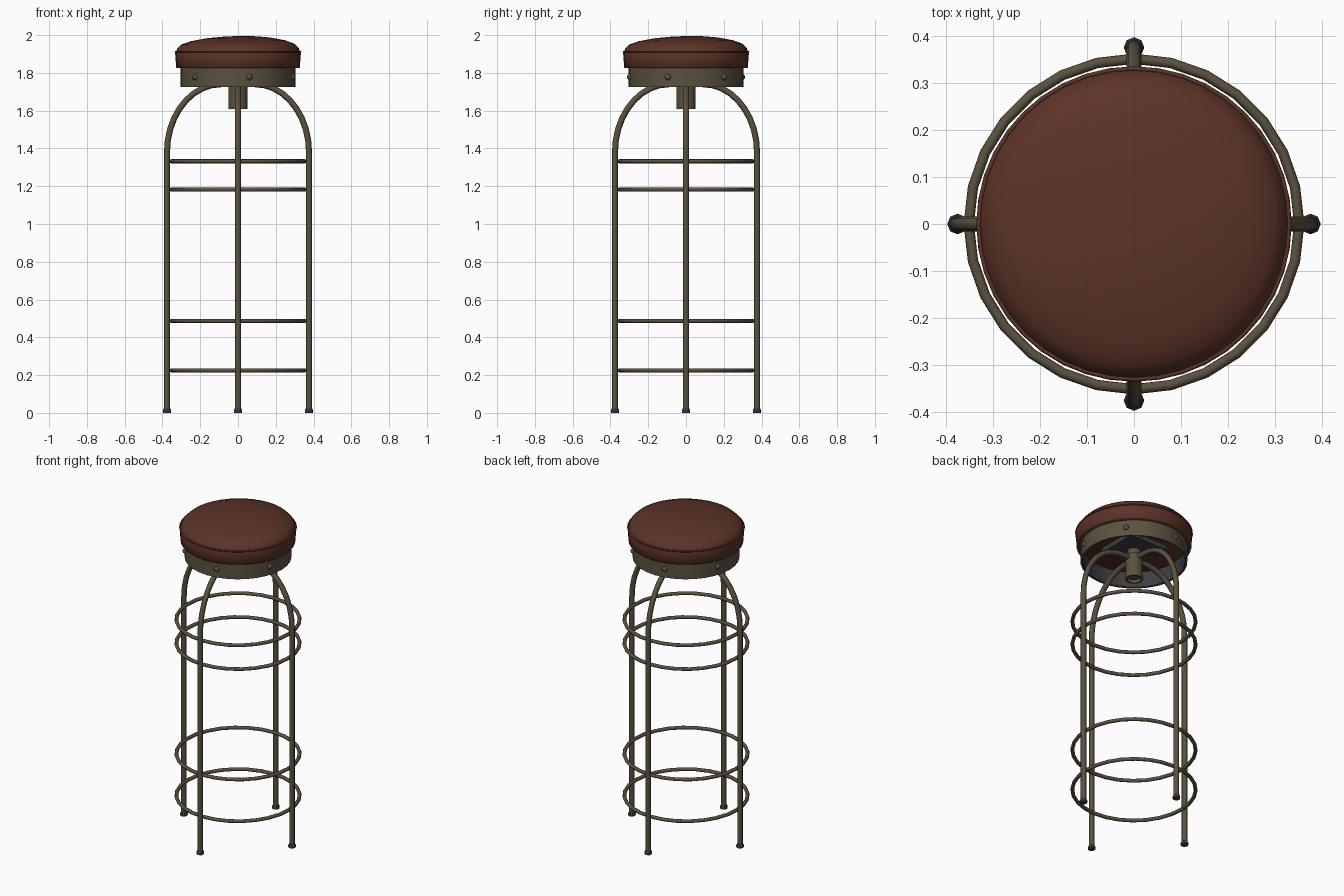
import bpy, bmesh, math
from mathutils import Vector

cube = bpy.data.objects.get("Cube")
if cube:
    bpy.data.objects.remove(cube, do_unlink=True)


def material(name, rgb):
    m = bpy.data.materials.new(name)
    m.use_nodes = True
    m.diffuse_color = (*rgb, 1)
    m.node_tree.nodes["Principled BSDF"].inputs["Base Color"].default_value = (*rgb, 1)
    return m


leather = material("red brown leather", (0.105, 0.033, 0.021))
metal = material("aged bronze", (0.105, 0.083, 0.050))
charcoal = material("charcoal", (0.045, 0.048, 0.055))


def finish(bm, name, mat, angle=40):
    bmesh.ops.recalc_face_normals(bm, faces=bm.faces)
    mesh = bpy.data.meshes.new(name)
    bm.to_mesh(mesh)
    bm.free()
    mesh.materials.append(mat)
    obj = bpy.data.objects.new(name, mesh)
    bpy.context.collection.objects.link(obj)
    bpy.ops.object.select_all(action='DESELECT')
    obj.select_set(True)
    bpy.context.view_layer.objects.active = obj
    bpy.ops.object.shade_smooth_by_angle(angle=math.radians(angle))
    return obj


def lathe(name, profile, mat, steps=32, closed=False, centre=(0, 0), angle=40):
    """Spin an (r, z) profile around a vertical axis."""
    bm = bmesh.new()
    pts = list(profile) + ([profile[0]] if closed else [])
    vs = [bm.verts.new((r, 0, z)) for r, z in pts]
    es = [bm.edges.new(pair) for pair in zip(vs, vs[1:])]
    bmesh.ops.spin(bm, geom=vs + es, cent=(0, 0, 0), axis=(0, 0, 1),
                   angle=math.tau, steps=steps)
    bmesh.ops.remove_doubles(bm, verts=bm.verts, dist=0.0001)
    bmesh.ops.translate(bm, vec=(*centre, 0), verts=bm.verts)
    return finish(bm, name, mat, angle)


def tube(name, path, radius, mat, sides=8):
    """Sweep a round section along a path lying in a vertical plane."""
    bm = bmesh.new()
    path = [Vector(p) for p in path]
    side = Vector((0, 0, 1)).cross(path[-1] - path[0]).normalized()
    rings = []
    for i, p in enumerate(path):
        t = (path[min(i + 1, len(path) - 1)] - path[max(i - 1, 0)]).normalized()
        up = t.cross(side)
        rings.append([bm.verts.new(p + radius * (side * math.cos(a) + up * math.sin(a)))
                      for a in (math.tau * k / sides for k in range(sides))])
    for a, b in zip(rings, rings[1:]):
        for k in range(sides):
            n = (k + 1) % sides
            bm.faces.new((a[k], a[n], b[n], b[k]))
    bm.faces.new(rings[0])
    bm.faces.new(rings[-1])
    return finish(bm, name, mat, 50)


# Cushion, with its crown pushed slightly off centre
seat = lathe("seat_cushion", [(0, 1.825), (0.322, 1.825), (0.328, 1.83), (0.33, 1.87),
                              (0.333, 1.905), (0.327, 1.915), (0.322, 1.93), (0.30, 1.952),
                              (0.25, 1.97), (0.17, 1.985), (0.08, 1.993), (0, 1.995)],
             leather, steps=40, angle=50)
for v in seat.data.vertices:
    if v.co.z > 1.92:
        v.co.z += 0.025 * (v.co.x + v.co.y) * (1 - v.co.xy.length / 0.4)

# Piping around the cushion
lathe("seat_piping", [(0.331 + 0.005 * math.cos(a), 1.912 + 0.005 * math.sin(a))
                      for a in (math.tau * k / 6 for k in range(6))],
      leather, steps=40, closed=True, angle=70)

# Metal band with a dark inner lining, open below
lathe("seat_band", [(0.295, 1.725), (0.305, 1.725), (0.305, 1.825), (0.295, 1.825)],
      metal, closed=True)
lathe("band_lining", [(0.291, 1.727), (0.295, 1.727), (0.295, 1.825), (0.291, 1.825)],
      charcoal, closed=True)

# Rivets around the band
for i in range(6):
    a = math.radians(-78.5 + 60 * i)
    bm = bmesh.new()
    bmesh.ops.create_uvsphere(bm, u_segments=10, v_segments=6, radius=0.017)
    bmesh.ops.translate(bm, vec=(0.302 * math.cos(a), 0.302 * math.sin(a), 1.778),
                        verts=bm.verts)
    finish(bm, f"rivet_{i + 1}", metal, 60)

# Mounting plate under the cushion
bm = bmesh.new()
bmesh.ops.create_cube(bm, size=1)
bmesh.ops.scale(bm, vec=(0.26, 0.26, 0.03), verts=bm.verts)
bmesh.ops.translate(bm, vec=(0, 0, 1.81), verts=bm.verts)
finish(bm, "mounting_plate", charcoal)

# Hollow hub and the threaded post inside it
lathe("hub", [(0.04, 1.61), (0.05, 1.61), (0.05, 1.76), (0.04, 1.76)],
      metal, steps=16, closed=True)
lathe("screw_post", [(0, 1.63), (0.04, 1.63), (0.04, 1.80), (0, 1.80)], metal, steps=16)

# Legs: straight below, bending in to the hub, each with a dark foot
for i, name in enumerate(("left", "back", "right", "front")):
    d = Vector((math.cos(i * math.pi / 2), math.sin(i * math.pi / 2), 0))
    path = [d * 0.376 + Vector((0, 0, z)) for z in (0.01, 1.38)]
    for k in range(1, 10):
        a = math.pi / 2 * k / 9
        path.append(d * (0.09 + 0.286 * math.cos(a)) + Vector((0, 0, 1.38 + 0.36 * math.sin(a))))
    path.append(d * 0.04 + Vector((0, 0, 1.74)))
    tube(f"{name}_leg", path, 0.016, metal)
    lathe(f"{name}_foot", [(0, 0), (0.022, 0), (0.022, 0.014), (0.017, 0.024), (0, 0.024)],
          charcoal, steps=8, centre=d.xy * 0.376)

# Hoops inside the legs
for i, z in enumerate((0.225, 0.487, 1.182, 1.332)):
    lathe(f"hoop_{i + 1}", [(0.352 + 0.011 * math.cos(a), z + 0.011 * math.sin(a))
                            for a in (math.tau * k / 8 for k in range(8))],
          metal, steps=28, closed=True, angle=60)
